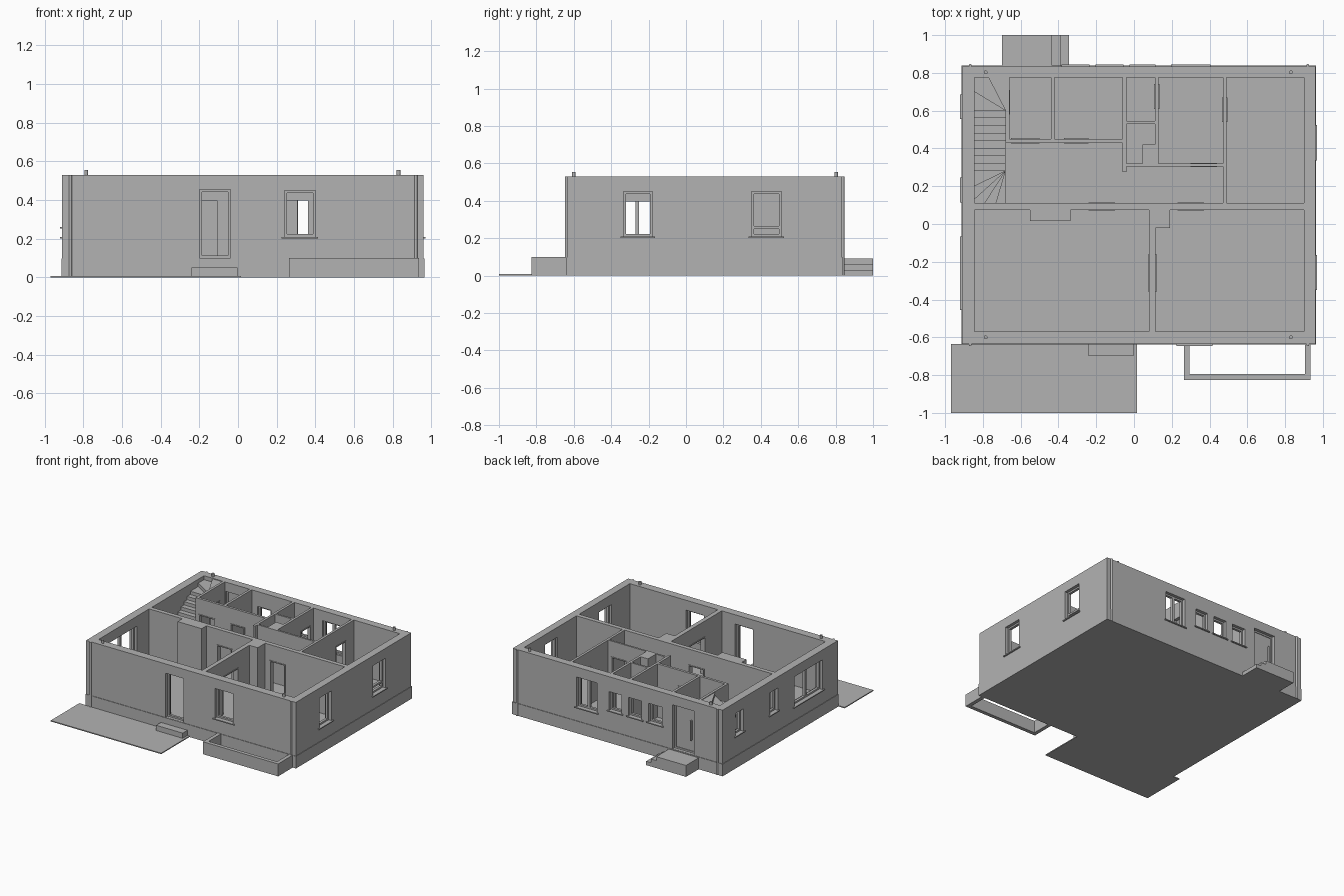
import bpy, bmesh
from mathutils import Vector

if "Cube" in bpy.data.objects:
    bpy.data.objects.remove(bpy.data.objects["Cube"], do_unlink=True)

grey = bpy.data.materials.new("plain grey")
grey.use_nodes = True
grey.diffuse_color = (0.45, 0.45, 0.45, 1)
grey.node_tree.nodes["Principled BSDF"].inputs["Base Color"].default_value = grey.diffuse_color

X0, X1, Y0, Y1 = -0.91, 0.96, -0.635, 0.835   # outer wall faces
FLOOR, TOP, HEAD, WALL = 0.1, 0.53, 0.405, 0.065


def prism(bm, points, z0, z1):
    """Extrude a counter-clockwise plan outline from z0 to z1."""
    low = [bm.verts.new((x, y, z0)) for x, y in points]
    high = [bm.verts.new((x, y, z1)) for x, y in points]
    bm.faces.new(low[::-1])
    bm.faces.new(high)
    n = len(points)
    for i in range(n):
        j = (i + 1) % n
        bm.faces.new((low[i], low[j], high[j], high[i]))


def finish(name, bm):
    bmesh.ops.recalc_face_normals(bm, faces=bm.faces)
    mesh = bpy.data.meshes.new(name)
    bm.to_mesh(mesh)
    bm.free()
    mesh.materials.append(grey)
    obj = bpy.data.objects.new(name, mesh)
    bpy.context.collection.objects.link(obj)
    return obj


def boxes(name, items):
    """One object out of boxes given as (x0, x1, y0, y1, z0, z1)."""
    bm = bmesh.new()
    for x0, x1, y0, y1, z0, z1 in items:
        prism(bm, [(x0, y0), (x1, y0), (x1, y1), (x0, y1)], z0, z1)
    return finish(name, bm)


def cylinder(name, x, y, radius, z0, z1):
    bm = bmesh.new()
    bmesh.ops.create_cone(bm, cap_ends=True, segments=12, radius1=radius,
                          radius2=radius, depth=z1 - z0)
    bmesh.ops.translate(bm, verts=bm.verts, vec=Vector((x, y, (z0 + z1) / 2)))
    return finish(name, bm)


def on_wall(side, a0, a1, d0, d1, z0, z1):
    """Box on an outer wall: a runs along the wall, d is depth inward."""
    if side == "front":
        return (a0, a1, Y0 + d0, Y0 + d1, z0, z1)
    if side == "back":
        return (a0, a1, Y1 - d1, Y1 - d0, z0, z1)
    if side == "left":
        return (X1 - d1, X1 - d0, a0, a1, z0, z1)
    return (X0 + d0, X0 + d1, a0, a1, z0, z1)


def cut(target, cutter):
    mod = target.modifiers.new("cut", "BOOLEAN")
    mod.operation, mod.solver, mod.object = "DIFFERENCE", "EXACT", cutter
    mod.use_self = True
    bpy.context.view_layer.objects.active = target
    bpy.ops.object.modifier_apply(modifier=mod.name)
    bpy.data.objects.remove(cutter, do_unlink=True)


# Rooms as floor rectangles: x0, x1, y0, y1
rooms = [
    (-0.845, 0.08, -0.57, 0.075),     # front right room
    (0.115, 0.9, -0.57, 0.075),       # front left room
    (0.49, 0.9, 0.11, 0.775),         # back left room
    (0.13, 0.47, 0.32, 0.775),        # kitchen
    (-0.04, 0.11, 0.545, 0.775),      # toilet
    (-0.04, 0.11, 0.32, 0.53),        # store
    (-0.42, -0.06, 0.45, 0.775),      # bathroom
    (-0.66, -0.44, 0.45, 0.775),      # entrance lobby
    (-0.845, -0.68, 0.11, 0.775),     # stairwell
    (-0.7, -0.06, 0.11, 0.43),        # hall
    (-0.08, 0.47, 0.11, 0.305),       # hall passage
]

# Inner doorways: axis along the wall, span, wall thickness span
doorways = [
    ("x", -0.24, -0.1, 0.075, 0.11), ("x", 0.23, 0.37, 0.075, 0.11),
    ("x", -0.65, -0.5, 0.43, 0.45), ("x", -0.37, -0.24, 0.43, 0.45),
    ("x", 0.3, 0.44, 0.305, 0.32), ("y", 0.61, 0.74, 0.11, 0.13),
    ("y", 0.54, 0.67, 0.47, 0.49), ("y", 0.58, 0.71, -0.68, -0.66),
    ("y", -0.36, -0.16, 0.08, 0.115),
]

# Outer openings: name, side, span, height span, number of panes
windows = [
    ("garden_door", "front", -0.2, -0.04, FLOOR, 0.455, 1),
    ("front_window", "front", 0.24, 0.4, 0.21, 0.45, 1),
    ("left_front_window", "left", -0.335, -0.18, 0.21, 0.45, 1),
    ("left_back_window", "left", 0.35, 0.51, 0.21, 0.45, 1),
    ("back_wide_window", "back", 0.21, 0.39, 0.21, 0.45, 2),
    ("toilet_window", "back", -0.01, 0.1, 0.26, 0.41, 1),
    ("bathroom_window_a", "back", -0.19, -0.07, 0.26, 0.41, 1),
    ("bathroom_window_b", "back", -0.37, -0.25, 0.26, 0.41, 1),
    ("entrance_door", "back", -0.655, -0.465, FLOOR, 0.455, 1),
    ("stair_window_a", "right", 0.57, 0.67, 0.26, 0.44, 1),
    ("stair_window_b", "right", 0.13, 0.23, 0.26, 0.44, 1),
    ("right_wide_window", "right", -0.44, -0.08, 0.21, 0.45, 2),
]


def doorway_box(axis, a0, a1, d0, d1, z0, z1):
    return (a0, a1, d0, d1, z0, z1) if axis == "x" else (d0, d1, a0, a1, z0, z1)


# Walls: a solid block hollowed by rooms, then pierced by openings
walls = boxes("walls_and_floor", [(X0, X1, Y0, Y1, 0, TOP)])
cut(walls, boxes("room_cutter", [r + (FLOOR, TOP + 0.1) for r in rooms]))
holes = [on_wall(s, a0, a1, -0.03, WALL + 0.02, z0, z1) for _, s, a0, a1, z0, z1, _ in windows]
holes += [doorway_box(ax, a0, a1, d0 - 0.008, d1 + 0.008, FLOOR, HEAD)
          for ax, a0, a1, d0, d1 in doorways]
cut(walls, boxes("opening_cutter", holes))
boxes("plinth", [(X0 - 0.004, X1 + 0.004, Y0 - 0.004, Y1 + 0.004, 0, 0.098)])

# Window and door frames with outer sills
for name, side, a0, a1, z0, z1, panes in windows:
    bar, near, far = 0.013, 0.025, 0.045
    parts = [(a0, a0 + bar, z0, z1), (a1 - bar, a1, z0, z1),
             (a0 + bar, a1 - bar, z0, z0 + bar), (a0 + bar, a1 - bar, z1 - bar, z1)]
    if panes == 2:
        mid = (a0 + a1) / 2
        parts.append((mid - 0.01, mid + 0.01, z0 + bar, z1 - bar))
    if name == "left_back_window":
        parts.append((a0 + bar, a1 - bar, 0.25, 0.265))
    boxes(name + "_frame", [on_wall(side, b0, b1, near, far, c0, c1) for b0, b1, c0, c1 in parts])
    if z0 > FLOOR:
        boxes(name + "_sill", [on_wall(side, a0 - 0.015, a1 + 0.015, -0.01, near, z0 - 0.008, z0)])

# Entrance door leaf with a tall pull handle
boxes("entrance_door_leaf", [on_wall("back", -0.642, -0.478, 0.03, 0.042, FLOOR + 0.013, 0.442)])
boxes("entrance_door_handle", [on_wall("back", -0.62, -0.612, 0.012, 0.03, 0.2, 0.36)])

# Trim around the inner doorways
for i, (ax, a0, a1, d0, d1) in enumerate(doorways):
    e, w = 0.004, 0.008
    boxes(f"doorway_trim_{i + 1}", [
        doorway_box(ax, a0, a0 + w, d0 - e, d1 + e, FLOOR, HEAD),
        doorway_box(ax, a1 - w, a1, d0 - e, d1 + e, FLOOR, HEAD),
        doorway_box(ax, a0 + w, a1 - w, d0 - e, d1 + e, HEAD - w, HEAD)])

# Chimney breasts, service shaft and wall stub
boxes("chimney_breast_right", [(-0.55, -0.335, 0.015, 0.075, FLOOR, TOP)])
boxes("chimney_breast_left", [(0.115, 0.19, -0.02, 0.075, FLOOR, TOP)])
boxes("service_shaft", [(0.045, 0.11, 0.32, 0.42, FLOOR, TOP)])
boxes("wall_stub", [(-0.06, -0.04, 0.275, 0.305, FLOOR, TOP)])

# Staircase: lower winders, straight flight, upper winders
sx0, sx1, sy0, sy1, low_y, high_y = -0.845, -0.68, 0.11, 0.775, 0.28, 0.6
pivot, turn = (sx1, low_y), (sx1, high_y)
treads = [
    [pivot, (-0.73, sy0), (sx1, sy0)],
    [pivot, (-0.79, sy0), (-0.73, sy0)],
    [pivot, (sx0, 0.13), (sx0, sy0), (-0.79, sy0)],
    [pivot, (sx0, 0.2), (sx0, 0.13)],
    [pivot, (sx0, low_y), (sx0, 0.2)],
]
step = (high_y - low_y) / 8
for i in range(8):
    y = low_y + i * step
    treads.append([(sx0, y), (sx1, y), (sx1, y + step), (sx0, y + step)])
treads += [
    [turn, (sx0, 0.7), (sx0, high_y)],
    [turn, (-0.77, sy1), (sx0, sy1), (sx0, 0.7)],
    [turn, (sx1, sy1), (-0.77, sy1)],
]
bm = bmesh.new()
rise = (TOP - 0.005 - FLOOR) / len(treads)
for i, outline in enumerate(treads):
    z = FLOOR + (i + 1) * rise
    prism(bm, outline, max(FLOOR, z - 2 * rise), z)
finish("staircase", bm)

# Downpipes at the corners and drain stubs on the wall tops
for ylab, py, sy in (("front", Y0 - 0.004, -0.6), ("back", Y1 + 0.004, 0.803)):
    for xlab, px, sx in (("right", -0.867, -0.785), ("left", 0.92, 0.83)):
        cylinder(f"downpipe_{ylab}_{xlab}", px, py, 0.008, 0, TOP)
        cylinder(f"drain_stub_{ylab}_{xlab}", sx, sy, 0.01, TOP - 0.01, 0.555)

# Outside: terrace, garden step, planter and entrance steps
boxes("terrace", [(-0.97, 0.015, -1, Y0, 0, 0.008)])
boxes("garden_step", [(-0.24, -0.003, -0.7, Y0, 0, 0.05)])
boxes("planter", [(0.265, 0.295, -0.825, Y0, 0, 0.1), (0.905, 0.935, -0.825, Y0, 0, 0.1),
                  (0.295, 0.905, -0.825, -0.795, 0, 0.1)])
boxes("entrance_steps", [(-0.7, -0.435, Y1, 1, 0, 0.092), (-0.435, -0.39, Y1, 1, 0, 0.061),
                         (-0.39, -0.345, Y1, 1, 0, 0.031)])
